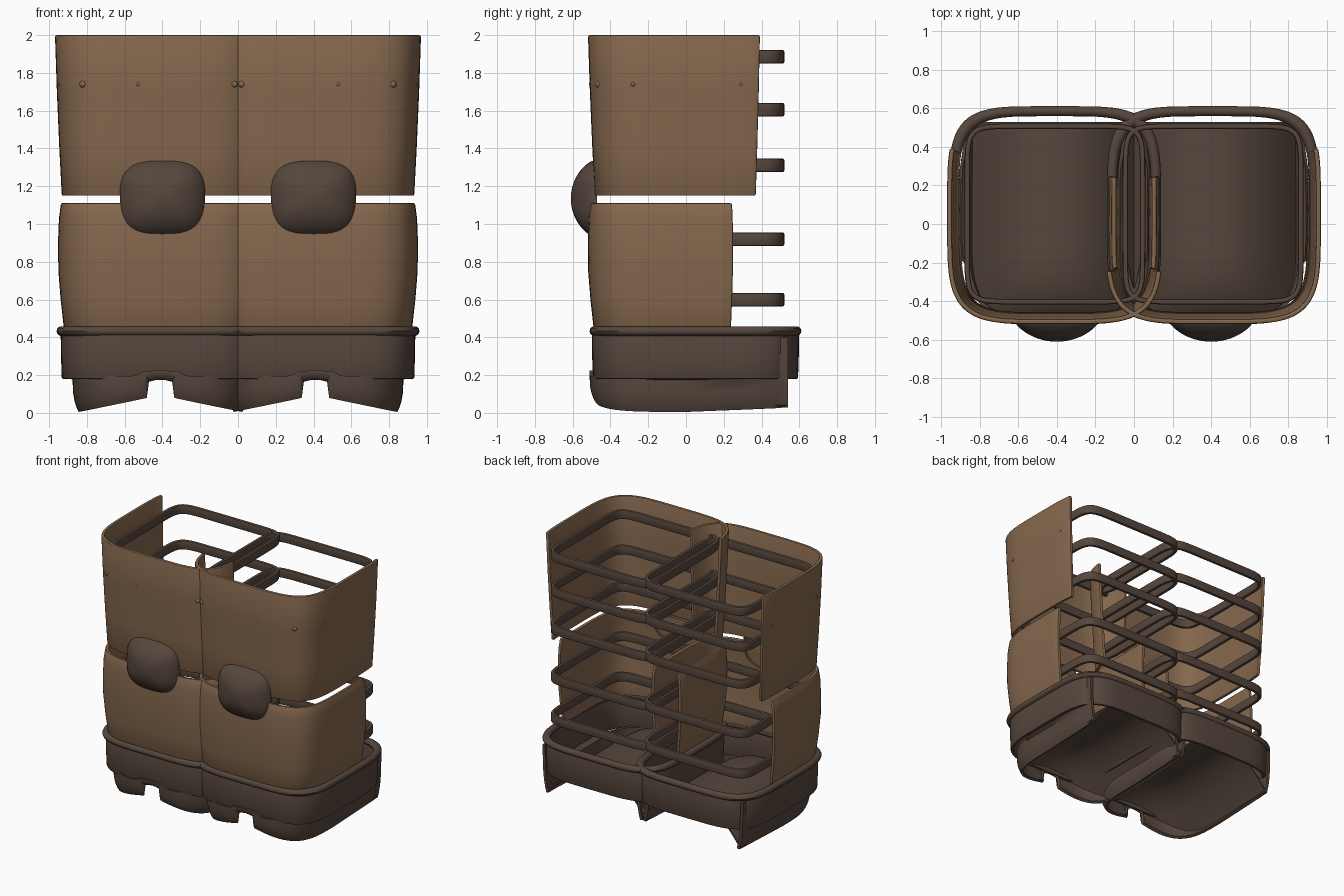
import bpy, bmesh
from math import sin, cos, asin, acos, pi, exp, copysign
from mathutils import Matrix

if "Cube" in bpy.data.objects:
    bpy.data.objects.remove(bpy.data.objects["Cube"])


def material(name, rgb):
    m = bpy.data.materials.new(name)
    m.use_nodes = True
    m.diffuse_color = (*rgb, 1)
    bsdf = m.node_tree.nodes["Principled BSDF"]
    bsdf.inputs["Base Color"].default_value = (*rgb, 1)
    bsdf.inputs["Roughness"].default_value = 0.7
    return m


TAN = material("tan plating", (0.235, 0.138, 0.076))
BROWN = material("dark brown", (0.092, 0.062, 0.046))
CX, CY = 0.41, 0.05          # centre of one leg's outline


def power(v, e):
    return copysign(abs(v) ** e, v)


def outline(t, hx, hy, n, cx=CX, cy=CY):
    """Point on a rounded, squarish outline."""
    return cx + hx * power(cos(t), 2 / n), cy + hy * power(sin(t), 2 / n)


def circle(count):
    return [2 * pi * i / count for i in range(count)]


def span(a, b, count):
    return [a + (b - a) * i / count for i in range(count + 1)]


def finish(name, bm, mat, thick=0, bevel=0):
    """Make an object, mirror it to the other leg and shade it."""
    bmesh.ops.recalc_face_normals(bm, faces=bm.faces)
    me = bpy.data.meshes.new(name)
    bm.to_mesh(me)
    bm.free()
    me.materials.append(mat)
    ob = bpy.data.objects.new(name, me)
    bpy.context.collection.objects.link(ob)
    if thick:
        s = ob.modifiers.new("thickness", "SOLIDIFY")
        s.thickness, s.offset = thick, 0
    if bevel:
        b = ob.modifiers.new("soft edges", "BEVEL")
        b.width, b.segments, b.limit_method = bevel, 2, "ANGLE"
        b.angle_limit = 0.9
    ob.modifiers.new("other leg", "MIRROR").use_mirror_merge = False
    bpy.ops.object.select_all(action="DESELECT")
    ob.select_set(True)
    bpy.context.view_layer.objects.active = ob
    bpy.ops.object.convert(target="MESH")
    bpy.ops.object.shade_smooth_by_angle(angle=0.7)


def loft(name, rings, mat, closed=True, wrap=False, cap=False, **extra):
    """Skin a list of equal-length point rings."""
    bm = bmesh.new()
    vs = [[bm.verts.new(p) for p in r] for r in rings]
    count = len(vs[0])
    pairs = list(zip(vs, vs[1:])) + ([(vs[-1], vs[0])] if wrap else [])
    for a, b in pairs:
        for i in range(count if closed else count - 1):
            j = (i + 1) % count
            bm.faces.new((a[i], a[j], b[j], b[i]))
    if cap:
        bm.faces.new(vs[-1])
    finish(name, bm, mat, **extra)


def shell(name, hx, hy, profile, outer_y, inner_y, n=4.5):
    """Plate wrapped round the front, ending at a given y on each side."""
    a = asin(power((outer_y - CY) / hy, n / 2))
    b = asin(power((inner_y - CY) / hy, n / 2))
    ts = span(a, -pi - b, 60)
    rings = [[(*outline(t, hx + d, hy + d, n), z) for t in ts] for z, d in profile]
    loft(name, rings, TAN, closed=False, thick=0.026, bevel=0.009)


# Thigh and shin plates
shell("thigh_plate", 0.54, 0.55,
      [(1.15, -0.03), (1.4, -0.017), (1.7, -0.004), (2.0, 0.006)], 0.387, -0.24)
shell("shin_plate", 0.533, 0.56,
      [(0.44, -0.035), (0.6, -0.017), (0.75, -0.005), (0.9, -0.003),
       (1.03, -0.008), (1.11, -0.019)], 0.25, 0.25)

# Flat hoops of the inner frame
for k, z in enumerate((0.6, 0.92, 1.31, 1.605, 1.885)):
    rings = [[(*outline(t, 0.455, 0.455, 9, CX, 0.052), z + d) for t in circle(64)]
             for d in (-0.036, 0.036)]
    loft(f"frame_hoop_{k + 1}", rings, BROWN, thick=0.028, bevel=0.01)

# Ankle tray wall
rings = [[(*outline(t, 0.51 + d, 0.53 + d, 4.5), z) for t in circle(72)]
         for z, d in ((0.18, 0.0), (0.3, 0.004), (0.43, 0.006))]
loft("ankle_tray", rings, BROWN, thick=0.026, bevel=0.008)

# Round rim on the tray
rings = [[(*outline(t, 0.525 + 0.026 * cos(p), 0.535 + 0.026 * cos(p), 4.5),
           0.433 + 0.026 * sin(p)) for t in circle(72)] for p in circle(10)]
loft("tray_rim", rings, BROWN, wrap=True)

# Foot skirt: open at the back, notched at the front
FX, FY, FN, BACK = 0.455, 0.5, 3.6, 0.54
notch = []
for u in (0.075, 0.082):
    t = acos((u / FX) ** (FN / 2))
    notch += [-t, -pi + t]
bump = [-pi / 2 + s * k * 0.01 for s in (-1, 1) for k in (1, 3)]
plan = [outline(t, 1, 1, FN, 0, 0) for t in sorted(span(-pi, 0, 60) + notch + bump)]
back_rows = (0.28, 0.47, 0.49, BACK)
plan = ([(-1, y / FY) for y in reversed(back_rows)] + plan
        + [(1, y / FY) for y in back_rows])


def skirt_point(u, v, f):
    x, y = u * FX, v * FY
    low = 0.01 + 0.09 * (1 - abs(u)) + 0.04 * max(0, y)
    high = 0.18 + 0.04 * exp(-(x / 0.11) ** 4)
    if v < 0 and abs(x) < 0.079:
        low = 0.185 - 2.5 * x * x
    if y > 0.485:
        high = 0.36
    tuck = 0.07 * max(0, 1 - f) ** 3
    flare = 1.07 if f > 1 and -0.2 < y < 0.3 else 1
    return (CX + x * (1 - tuck) * flare, y * (1 - tuck * 0.7) if v < 0 else y,
            low + (high - low) * f)


rings = [[skirt_point(u, v, f) for u, v in plan] for f in (0, 0.12, 0.3, 0.6, 1, 1.12)]
loft("foot_skirt", rings, BROWN, closed=False, thick=0.022)

# Arched sole between the skirt sides, rising from toe to heel
rings = []
for y in [-FY * sin(a) for a in span(pi / 2 - 0.08, 0, 14)] + [0.2, 0.4, BACK]:
    v = abs(min(y, 0)) / FY
    w = (1 - v ** FN) ** (1 / FN)
    rise = 0.17 + 0.12 * (1 - v ** 4)
    rings.append([(CX + FX * 0.96 * w * u, y * 0.98, 0.035 + rise * (1 - abs(w * u) ** 2.2))
                  for u in span(-1, 1, 24)])
loft("arched_sole", rings, BROWN, closed=False, thick=0.012)

# Domed knee pads
rings = []
for a in span(0, 1.5, 12):
    ring = [outline(t, 0.226 * cos(a), 0.2 * cos(a), 3, 0.4, 1.135) for t in circle(40)]
    rings.append([(x, -0.49 - 0.12 * sin(a) ** 1.4, z) for x, z in ring])
rings.insert(0, [(x, -0.47, z) for x, y, z in rings[0]])
loft("knee_pad", rings, BROWN, cap=True)

# Rivets on the thigh plate
bm = bmesh.new()
for x, y, r in ((0.02, -0.472, 0.018), (0.82, -0.462, 0.019), (0.53, -0.501, 0.013),
                (0.941, -0.28, 0.013), (0.95, 0.29, 0.011)):
    bmesh.ops.create_uvsphere(bm, u_segments=12, v_segments=8, radius=r,
                              matrix=Matrix.Translation((x, y, 1.74)))
finish("thigh_rivets", bm, TAN)
